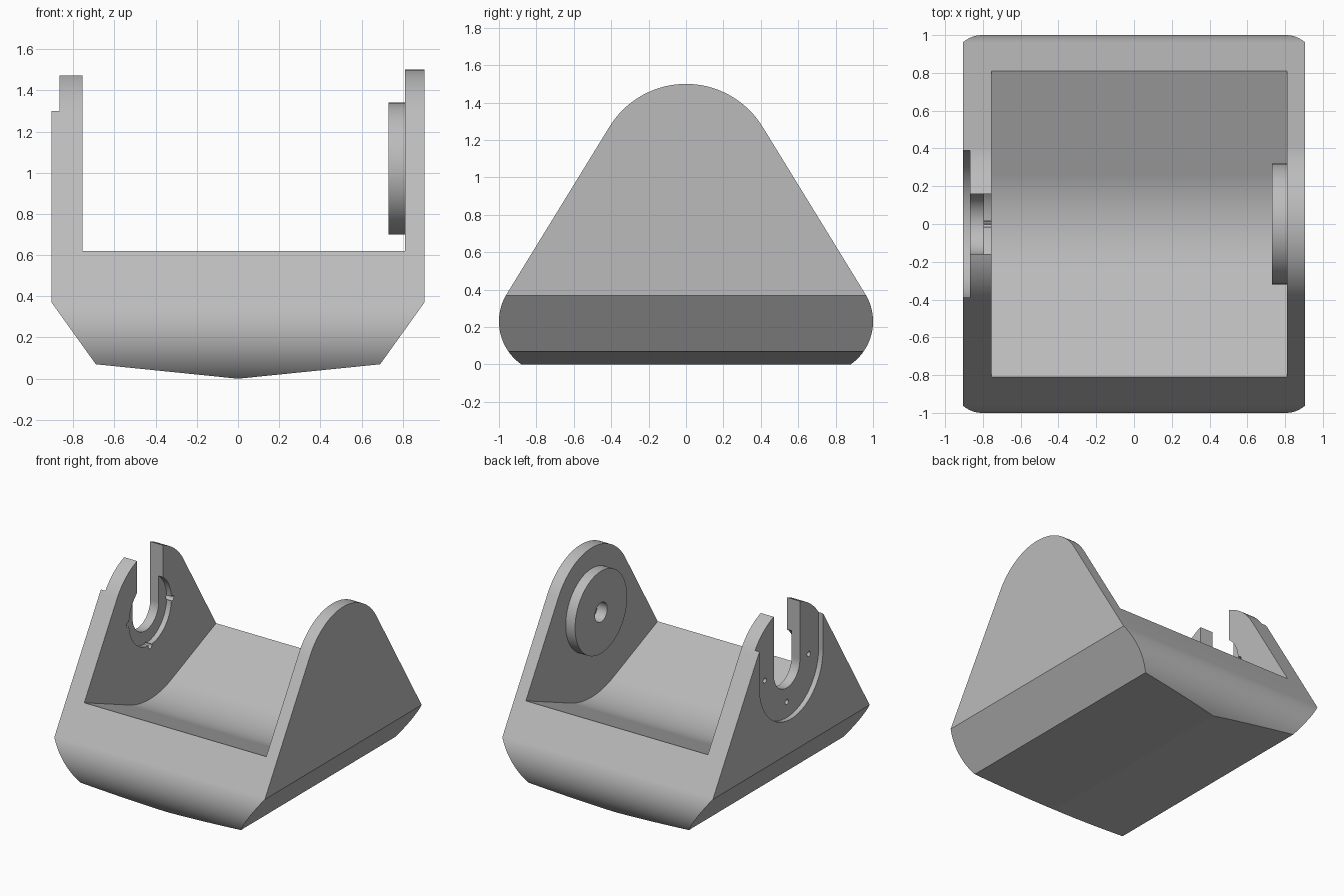
import bpy
import bmesh
from math import sin, cos, radians
from mathutils import Vector

cube = bpy.data.objects.get("Cube")
if cube:
    bpy.data.objects.remove(cube, do_unlink=True)

grey = bpy.data.materials.new("plain_grey")
grey.use_nodes = True
grey.diffuse_color = (0.5, 0.5, 0.5, 1)
grey.node_tree.nodes["Principled BSDF"].inputs["Base Color"].default_value = (0.5, 0.5, 0.5, 1)

PIVOT = 1.02  # height of the shared pivot axis


def arc(cy, cz, r, start, end, step=3):
    """Points on an arc in the yz plane, angles in degrees."""
    n = max(2, round(abs(end - start) / step))
    angles = [radians(start + (end - start) * i / n) for i in range(n + 1)]
    return [(cy + r * cos(a), cz + r * sin(a)) for a in angles]


def prism(name, outline, lo, hi, axis="x"):
    """Extrude a closed outline along x (yz outline) or y (xz outline)."""
    bm = bmesh.new()
    place = (lambda p: (lo, *p)) if axis == "x" else (lambda p: (p[0], lo, p[1]))
    face = bm.faces.new([bm.verts.new(place(p)) for p in outline])
    out = bmesh.ops.extrude_face_region(bm, geom=[face])
    shift = Vector((hi - lo, 0, 0)) if axis == "x" else Vector((0, hi - lo, 0))
    moved = [g for g in out["geom"] if isinstance(g, bmesh.types.BMVert)]
    bmesh.ops.translate(bm, verts=moved, vec=shift)
    bmesh.ops.recalc_face_normals(bm, faces=bm.faces)
    mesh = bpy.data.meshes.new(name)
    bm.to_mesh(mesh)
    bm.free()
    mesh.materials.append(grey)
    obj = bpy.data.objects.new(name, mesh)
    bpy.context.scene.collection.objects.link(obj)
    return obj


def disc(name, cy, cz, r, lo, hi):
    return prism(name, arc(cy, cz, r, 0, 360, 6)[:-1], lo, hi)


def activate(obj):
    bpy.ops.object.select_all(action="DESELECT")
    obj.select_set(True)
    bpy.context.view_layer.objects.active = obj


def combine(obj, tool, operation="DIFFERENCE"):
    tool.hide_render = True
    mod = obj.modifiers.new("cut", "BOOLEAN")
    mod.operation, mod.solver, mod.object = operation, "EXACT", tool
    activate(obj)
    bpy.ops.object.modifier_apply(modifier=mod.name)
    bpy.data.objects.remove(tool, do_unlink=True)


def u_slot(name, r, lo, hi):
    """Round-bottomed slot, open at the top."""
    return prism(name, arc(0, PIVOT, r, 180, 360) + [(r, 2), (-r, 2)], lo, hi)


def finish(obj):
    activate(obj)
    bpy.ops.object.shade_smooth_by_angle(angle=radians(10))
    mod = obj.modifiers.new("even_shading", "WEIGHTED_NORMAL")
    mod.keep_sharp = True


# Rounded triangular body
tilt = 31.57
side = (arc(0, PIVOT, 0.48, tilt, 180 - tilt)
        + arc(-0.72, 0.23, 0.28, 180 - tilt, 270)
        + arc(0.72, 0.23, 0.28, -90, tilt))
body = prism("cradle_body", side, -0.905, 0.905)

# Shallow keel and angled lower sides
hull = [(0, 0), (0.69, 0.07), (0.905, 0.37), (0.905, 2),
        (-0.905, 2), (-0.905, 0.37), (-0.69, 0.07)]
hull = [(x * 1.0001, z) for x, z in hull]
combine(body, prism("hull_cutter", hull, -1.5, 1.5, "y"), "INTERSECT")

# Rounded trough between the two end plates
trough = arc(0, PIVOT, 0.68, 247.5, 292.5, 2.5)
trough += [(1.2, 0.781), (1.2, 2), (-1.2, 2), (-1.2, 0.781)]
combine(body, prism("trough_cutter", trough, -0.755, 0.81))

# Slotted end plate: outer recess, open slot, inner round recess, screw holes
combine(body, u_slot("outer_recess_cutter", 0.39, -1.1, -0.867))
combine(body, u_slot("slot_cutter", 0.16, -1.1, -0.6))
combine(body, disc("inner_recess_cutter", 0, PIVOT, 0.26, -0.795, -0.6))
for y, z in ((-0.27, 0), (0.27, 0), (0, -0.27)):
    combine(body, disc("screw_hole_cutter", y, PIVOT + z, 0.02, -1.1, -0.6))
finish(body)

# Round boss on the solid end plate, with a blind centre hole
boss = disc("pivot_boss", 0, PIVOT, 0.32, 0.73, 0.84)
combine(boss, disc("boss_hole_cutter", 0, PIVOT, 0.075, 0.6, 0.815))
combine(body, disc("boss_pocket_cutter", 0, PIVOT, 0.075, 0.7, 0.815))
finish(boss)
finish(body) if not body.modifiers else None
